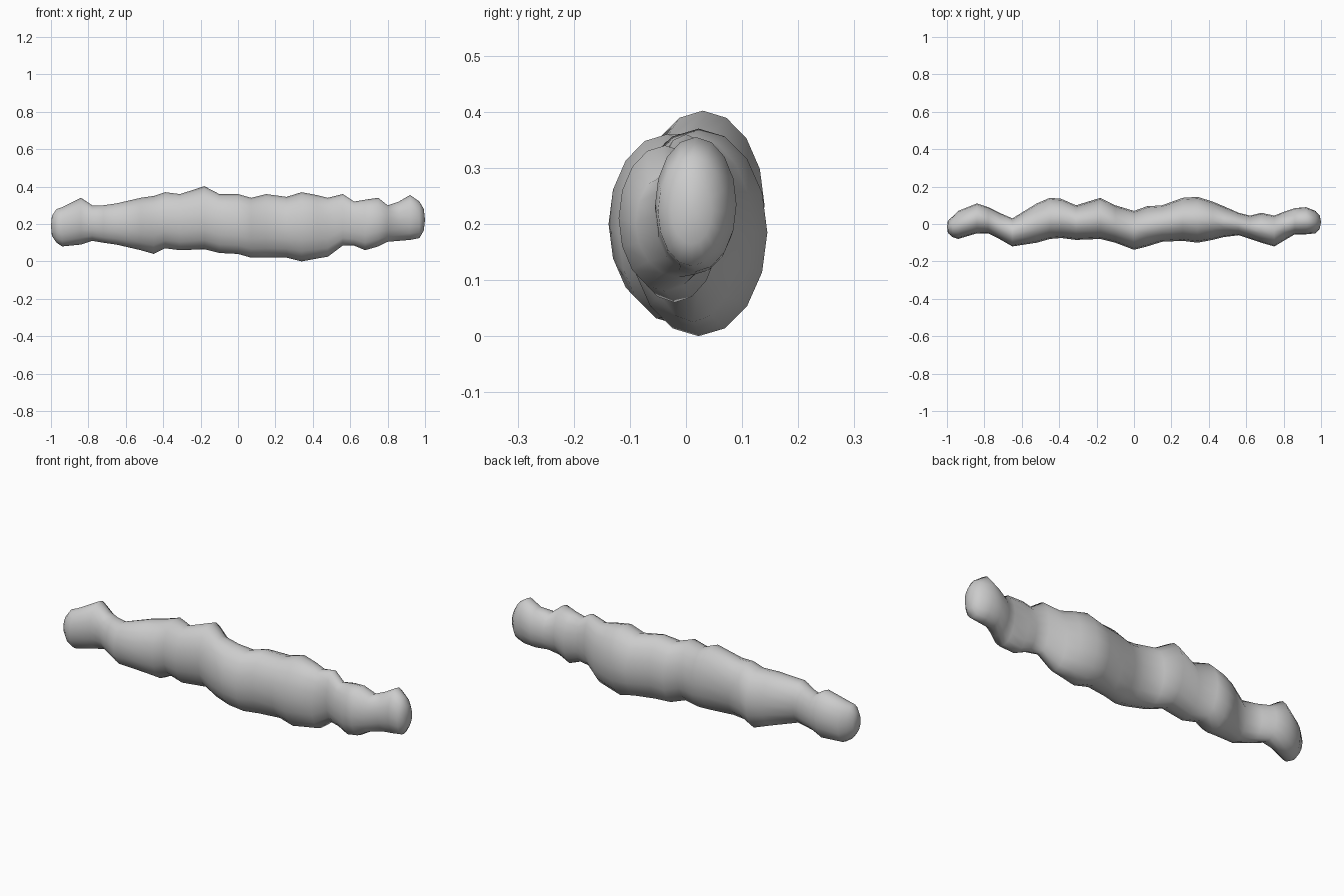
import bpy, bmesh, math

if "Cube" in bpy.data.objects:
    bpy.data.objects.remove(bpy.data.objects["Cube"])

SIDES = 16

# Stations along the length, in hundredths: x, top z, bottom z, back y, front y
STATIONS = [
    (-97, 28, 10, 4, -7), (-94, 29, 8, 7, -8), (-84, 34, 9, 11, -5),
    (-78, 30, 11, 9, -5), (-72, 30, 10, 6, -8), (-65, 31, 9, 3, -12),
    (-52, 34, 6, 11, -10), (-45, 35, 4, 14, -8), (-39, 37, 7, 13.5, -7.5),
    (-31, 36, 6, 10, -8.5), (-18, 40.2, 6.5, 14, -8), (-10, 36, 4.5, 10, -10),
    (0, 36, 4, 7, -13.8), (7, 34, 2, 9.5, -12), (15, 36, 2, 10, -9.5),
    (26, 34.5, 2, 14, -9), (34, 37, 0, 14.5, -10), (42, 35.5, 1.5, 12, -8.5),
    (48, 34, 2.5, 9.5, -7), (56, 36, 8.5, 6, -6), (62, 32, 8.5, 4.5, -8),
    (68, 33, 6, 6, -10), (75, 34, 8, 4.5, -12), (80, 30, 10.5, 6.5, -9),
    (86, 32, 11, 8.5, -5.5), (92, 35.5, 11.5, 9, -5.5), (97, 32, 12.5, 7, -5),
]


def ring(bm, station, shrink=1.0, x=None):
    """Elliptical cross-section across the length."""
    sx, top, bottom, back, front = (v / 100 for v in station)
    cy, cz = (back + front) / 2, (top + bottom) / 2
    ry, rz = (back - front) / 2 * shrink, (top - bottom) / 2 * shrink
    verts = []
    for i in range(SIDES):
        a = math.tau * i / SIDES
        verts.append(bm.verts.new((sx if x is None else x,
                                   cy + ry * math.cos(a), cz + rz * math.sin(a))))
    return verts


bm = bmesh.new()

# Body sections with a smaller rounded ring at each tip
rings = [ring(bm, STATIONS[0], 0.6, -0.995)]
rings += [ring(bm, s) for s in STATIONS]
rings.append(ring(bm, STATIONS[-1], 0.6, 0.993))

# Skin between sections
for a, b in zip(rings, rings[1:]):
    for i in range(SIDES):
        j = (i + 1) % SIDES
        bm.faces.new((a[i], a[j], b[j], b[i]))

# Rounded tips
for loop, x in ((rings[0], -1.0), (rings[-1], 1.0)):
    y = sum(v.co.y for v in loop) / SIDES
    z = sum(v.co.z for v in loop) / SIDES
    tip = bm.verts.new((x, y, z))
    for i in range(SIDES):
        bm.faces.new((loop[i], loop[(i + 1) % SIDES], tip))

bmesh.ops.recalc_face_normals(bm, faces=bm.faces)
for f in bm.faces:
    f.smooth = True

mesh = bpy.data.meshes.new("lumpy_stick")
bm.to_mesh(mesh)
bm.free()
stick = bpy.data.objects.new("lumpy_stick", mesh)
bpy.context.collection.objects.link(stick)
